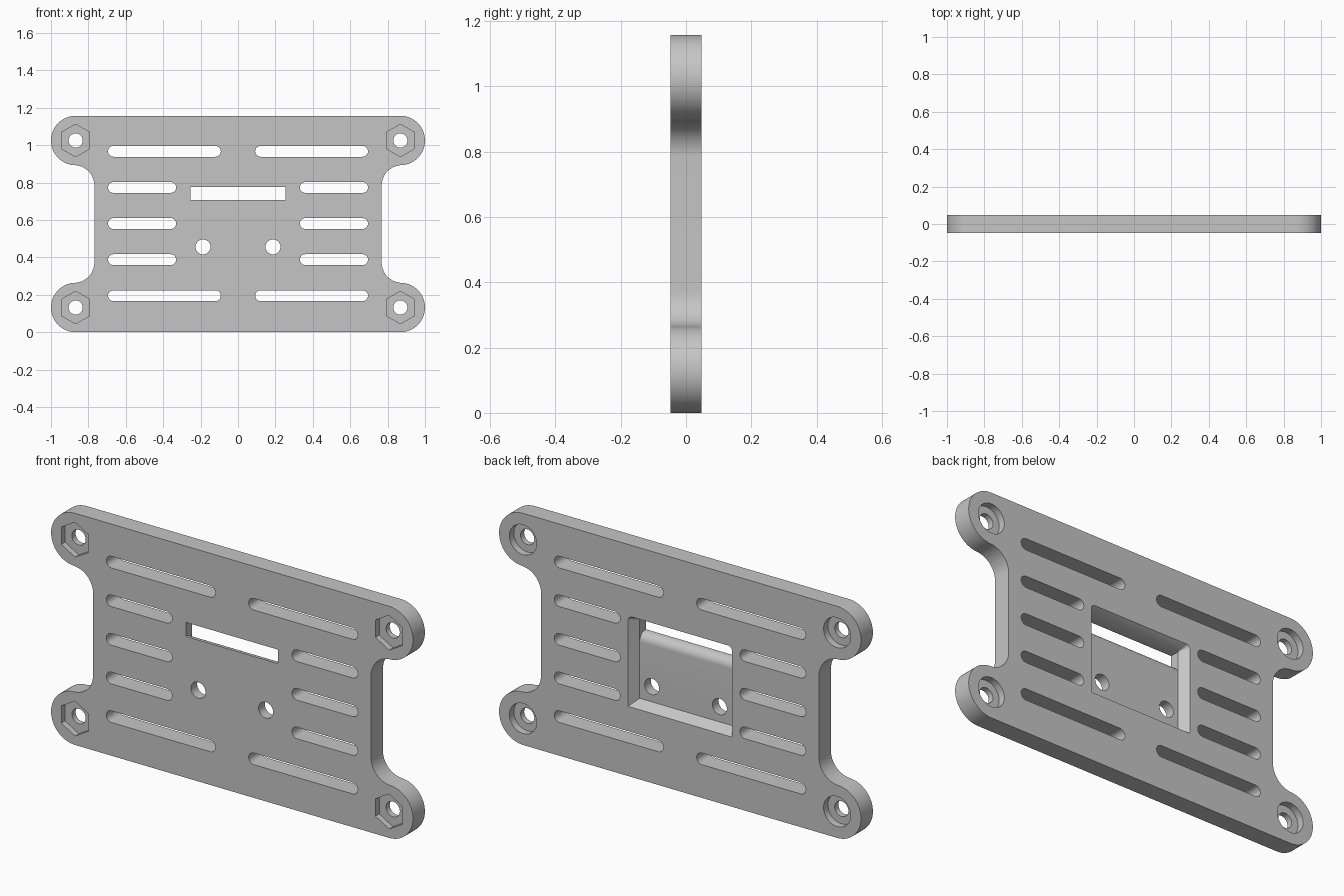
import bpy, bmesh, math

if "Cube" in bpy.data.objects:
    bpy.data.objects.remove(bpy.data.objects["Cube"])

H = 1.157            # plate height
T = 0.047            # half thickness
EAR_X, EAR_R = 0.868, 0.132
EAR_Z = H - EAR_R
WAIST_X, FILLET_R = 0.768, 0.11

grey = bpy.data.materials.new("plain grey")
grey.use_nodes = True
colour = (0.56, 0.56, 0.56, 1)
grey.diffuse_color = colour
grey.node_tree.nodes["Principled BSDF"].inputs["Base Color"].default_value = colour


def arc(cx, cz, r, a0, a1, n):
    """Points on an arc, angles in degrees."""
    return [(cx + r * math.cos(math.radians(a0 + (a1 - a0) * i / n)),
             cz + r * math.sin(math.radians(a0 + (a1 - a0) * i / n))) for i in range(n + 1)]


def loft(name, rings):
    """Closed solid through rings of 3D points with equal counts."""
    bm = bmesh.new()
    loops = [[bm.verts.new(p) for p in ring] for ring in rings]
    n = len(loops[0])
    for a, b in zip(loops, loops[1:]):
        for i in range(n):
            bm.faces.new((a[i], a[(i + 1) % n], b[(i + 1) % n], b[i]))
    bm.faces.new(loops[0])
    bm.faces.new(loops[-1])
    bmesh.ops.recalc_face_normals(bm, faces=bm.faces)
    mesh = bpy.data.meshes.new(name)
    bm.to_mesh(mesh)
    bm.free()
    mesh.materials.append(grey)
    obj = bpy.data.objects.new(name, mesh)
    bpy.context.collection.objects.link(obj)
    return obj


def prism(name, pts, y0, y1):
    """Extrude an x-z outline along y."""
    return loft(name, [[(x, y, z) for x, z in pts] for y in (y0, y1)])


def circle(cx, cz, r, n=48, start=0):
    return arc(cx, cz, r, start, start + 360, n)[:-1]


def slot(x0, x1, z, r=0.029):
    return arc(x1 - r, z, r, -90, 90, 16) + arc(x0 + r, z, r, 90, 270, 16)


def top_rounded_rect(w, z0, z1, r):
    return [(-w, z0), (w, z0)] + arc(w - r, z1 - r, r, 0, 90, 8) + arc(r - w, z1 - r, r, 90, 180, 8)


# Plate outline: rounded ear blending into the narrow waist, mirrored to four quadrants
fx = WAIST_X + FILLET_R
dx = fx - EAR_X
dz = math.sqrt((EAR_R + FILLET_R) ** 2 - dx ** 2)
join = math.degrees(math.atan2(-dz, dx))
quarter = arc(EAR_X, EAR_Z, EAR_R, 90, join, 40)
quarter += arc(fx, EAR_Z - dz, FILLET_R, join + 180, 180, 20)[1:]
right_half = quarter + [(x, H - z) for x, z in reversed(quarter)]
outline = right_half + [(-x, z) for x, z in reversed(right_half)]
plate = prism("mounting_plate", outline, -T, T)

cutters = []
OUT = T + 0.02

# Ventilation slots, long at top and bottom, short between
for i in range(5):
    z = 0.195 + 0.193 * i
    inner = 0.092 if i in (0, 4) else 0.331
    for a, b in ((inner, 0.695), (-0.695, -inner)):
        cutters.append(prism("slot_cutter", slot(a, b, z), -OUT, OUT))

# Corner bolt holes, hex nut recess in front and round recess at the back
for x in (-EAR_X, EAR_X):
    for z in (H - EAR_Z, EAR_Z):
        cutters.append(prism("bolt_cutter", circle(x, z, 0.038), -OUT, OUT))
        cutters.append(prism("nut_cutter", circle(x, z, 0.087, 6, 30), -OUT, -T + 0.03))
        cutters.append(prism("head_cutter", circle(x, z, 0.075), T - 0.035, OUT))

# Two centre screw holes
for x in (-0.187, 0.187):
    cutters.append(prism("screw_cutter", circle(x, 0.456, 0.04), -OUT, OUT))

# Rear pocket with sloped walls
FLOOR = 0.002
slope = OUT - FLOOR
k = slope / (T - FLOOR)
pocket = [(FLOOR, top_rounded_rect(0.255, 0.38, 0.776, 0.002)),
          (OUT, top_rounded_rect(0.255 + 0.032 * k, 0.38 - 0.032 * k, 0.776 + 0.024 * k, 0.03))]
cutters.append(loft("pocket_cutter", [[(x, y, z) for x, z in pts] for y, pts in pocket]))

# Window through the pocket floor, with a rounded lower lip
R = 0.044
lip = arc(FLOOR - R, 0.706 - R, R, 90, 0, 12)
window = [(-OUT, 0.706)] + lip + [(0.012, 0.706 - R), (0.012, 0.776), (-OUT, 0.776)]
cutters.append(loft("window_cutter", [[(x, y, z) for y, z in window] for x in (-0.255, 0.255)]))

# Cut everything out of the plate
bpy.context.view_layer.objects.active = plate
for c in cutters:
    c.hide_render = True
    mod = plate.modifiers.new("cut", 'BOOLEAN')
    mod.operation = 'DIFFERENCE'
    mod.solver = 'EXACT'
    mod.object = c
    bpy.ops.object.modifier_apply(modifier=mod.name)
    bpy.data.objects.remove(c)

# Smooth curved walls, keep edges sharp
for o in bpy.context.selected_objects:
    o.select_set(False)
plate.select_set(True)
bpy.ops.object.shade_smooth_by_angle(angle=math.radians(30))
